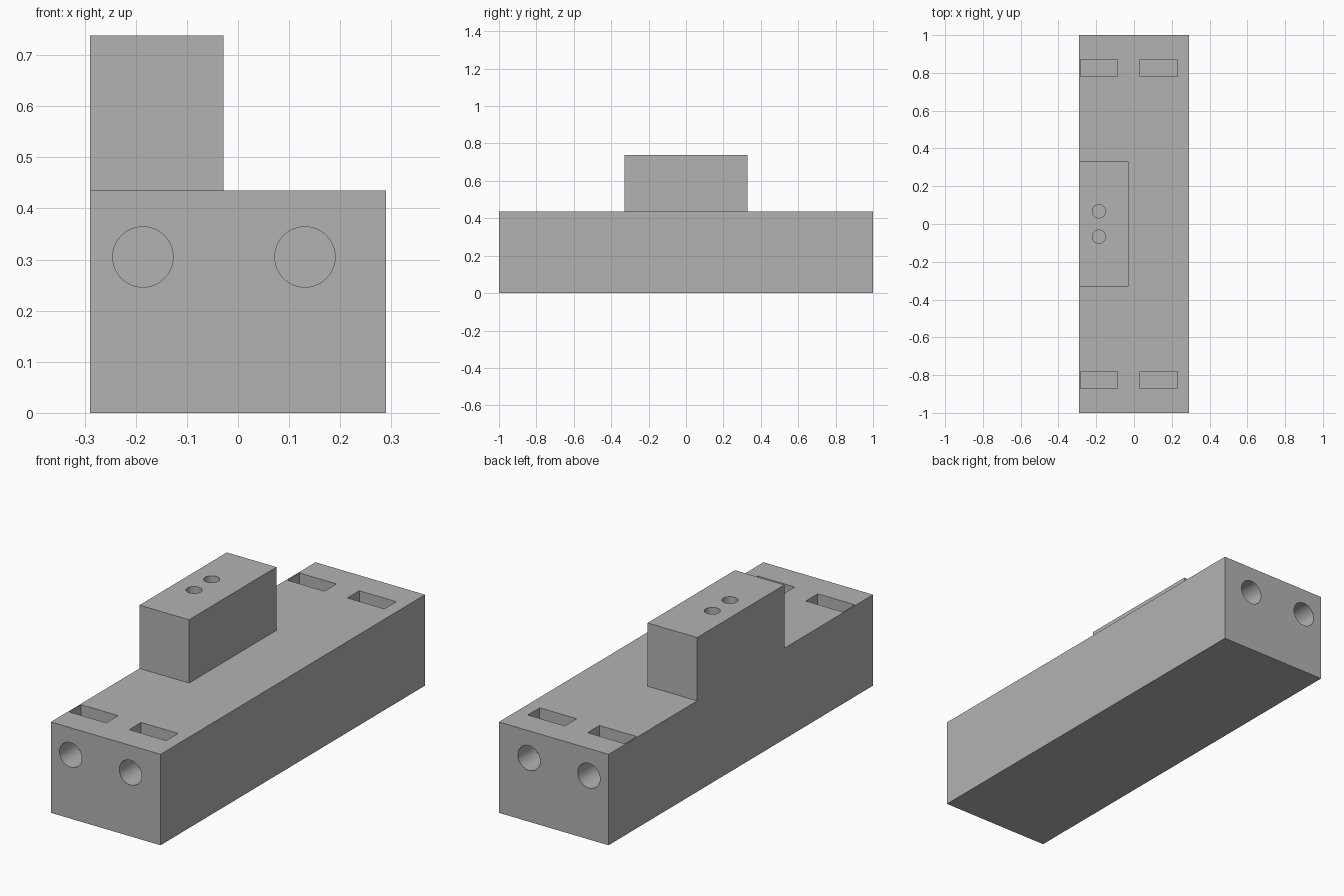
import bpy
import math

if "Cube" in bpy.data.objects:
    bpy.data.objects.remove(bpy.data.objects["Cube"])

grey = bpy.data.materials.new("plain grey")
grey.diffuse_color = (0.45, 0.45, 0.45, 1)
grey.use_nodes = True
grey.node_tree.nodes["Principled BSDF"].inputs["Base Color"].default_value = grey.diffuse_color


def box(name, x0, x1, y0, y1, z0, z1):
    bpy.ops.mesh.primitive_cube_add(
        size=1, location=((x0 + x1) / 2, (y0 + y1) / 2, (z0 + z1) / 2))
    ob = bpy.context.object
    ob.name = name
    ob.scale = (x1 - x0, y1 - y0, z1 - z0)
    bpy.ops.object.transform_apply(location=True, rotation=True, scale=True)
    ob.data.materials.append(grey)
    return ob


def cylinder(name, radius, depth, location, rotation=(0, 0, 0)):
    bpy.ops.mesh.primitive_cylinder_add(
        vertices=64, radius=radius, depth=depth, location=location, rotation=rotation)
    ob = bpy.context.object
    ob.name = name
    ob.data.materials.append(grey)
    return ob


def combine(target, tool, operation):
    mod = target.modifiers.new(operation.lower(), 'BOOLEAN')
    mod.operation = operation
    mod.solver = 'EXACT'
    mod.object = tool
    bpy.context.view_layer.objects.active = target
    bpy.ops.object.modifier_apply(modifier=mod.name)
    bpy.data.objects.remove(tool, do_unlink=True)


# Long base with a raised block flush with its left side
TOP = 0.435
body = box("mounting_block", -0.29, 0.29, -1, 1, 0, TOP)
combine(body, box("raised_block", -0.29, -0.028, -0.33, 0.33, 0.2, 0.738), 'UNION')

# Nut slots in the top, with bolt holes entering from both ends
for side in (-1, 1):
    for x in (-0.186, 0.131):
        y0, y1 = sorted((side * 0.78, side * 0.87))
        combine(body, box("nut_slot", x - 0.098, x + 0.098, y0, y1, 0.205, 0.6), 'DIFFERENCE')
        combine(body, cylinder("bolt_hole", 0.059, 0.8, (x, side, 0.305),
                               (math.pi / 2, 0, 0)), 'DIFFERENCE')

# Two screw holes in the raised block
for y in (-0.067, 0.067):
    combine(body, cylinder("screw_hole", 0.035, 0.6, (-0.186, y, 0.738)), 'DIFFERENCE')

bpy.ops.object.select_all(action='DESELECT')
body.select_set(True)
bpy.context.view_layer.objects.active = body
bpy.ops.object.shade_smooth_by_angle(angle=math.radians(30))
